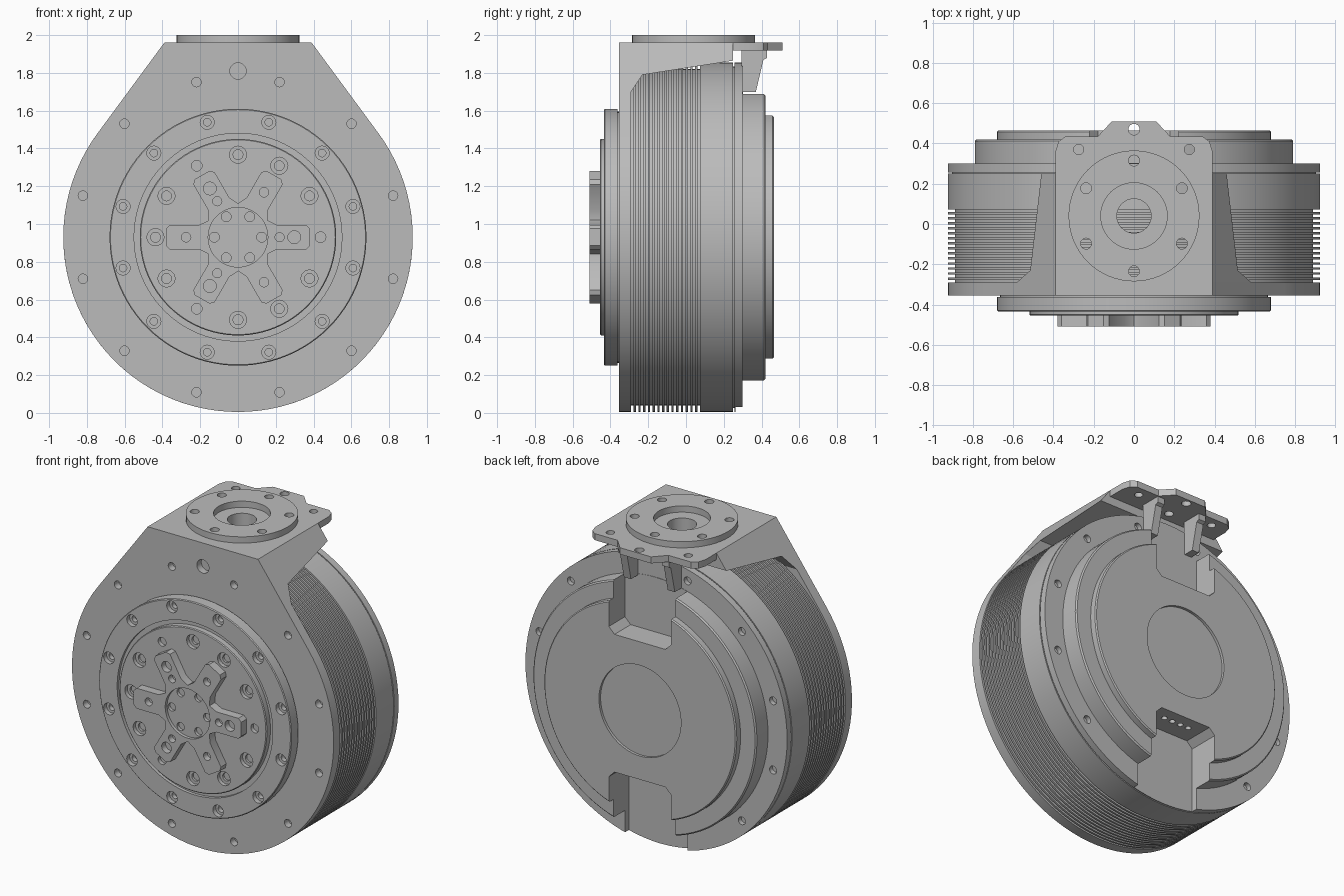
import bpy, bmesh
from math import sin, cos, pi, radians, acos, atan2, hypot
from mathutils import Vector

if "Cube" in bpy.data.objects:
    bpy.data.objects.remove(bpy.data.objects["Cube"])

CZ, R = 0.93, 0.925          # main axis height and housing radius
SHOULDER, TOP = 0.39, 1.96   # neck half width and top height

metal = bpy.data.materials.new("plain_grey")
metal.use_nodes = True
grey = (0.5, 0.5, 0.5, 1)
metal.diffuse_color = grey
bsdf = next(n for n in metal.node_tree.nodes if n.type == 'BSDF_PRINCIPLED')
bsdf.inputs["Base Color"].default_value = grey


def finish(name, bm):
    bmesh.ops.recalc_face_normals(bm, faces=bm.faces)
    mesh = bpy.data.meshes.new(name)
    bm.to_mesh(mesh)
    bm.free()
    mesh.materials.append(metal)
    ob = bpy.data.objects.new(name, mesh)
    bpy.context.collection.objects.link(ob)
    return ob


def place(u, v, w, axis):
    return {'x': (w, u, v), 'y': (u, w, v), 'z': (u, v, w)}[axis]


def add_prism(bm, outline, a, b, axis):
    ends = [[bm.verts.new(place(u, v, w, axis)) for u, v in outline] for w in (a, b)]
    bridge(bm, ends)


def bridge(bm, rings):
    n = len(rings[0])
    for p, q in zip(rings, rings[1:]):
        for i in range(n):
            j = (i + 1) % n
            bm.faces.new((p[i], p[j], q[j], q[i]))
    bm.faces.new(rings[0])
    bm.faces.new(rings[-1])


def prism(name, outline, a, b, axis='y'):
    bm = bmesh.new()
    add_prism(bm, outline, a, b, axis)
    return finish(name, bm)


def circle(u, v, r, n=24):
    return [(u + r * cos(2 * pi * i / n), v + r * sin(2 * pi * i / n)) for i in range(n)]


def lathe(name, profile, steps=96):
    """Spin (radius, y) points around the main axis."""
    bm = bmesh.new()
    vs = [bm.verts.new((r, y, CZ)) for r, y in profile]
    es = [bm.edges.new(pair) for pair in zip(vs, vs[1:])]
    bmesh.ops.spin(bm, geom=vs + es, cent=(0, 0, CZ), axis=(0, 1, 0),
                   angle=2 * pi, steps=steps, use_merge=True)
    bmesh.ops.remove_doubles(bm, verts=bm.verts, dist=1e-5)
    return finish(name, bm)


def cut(ob, outlines, a, b, axis='y'):
    """Subtract prisms from an object and bake the result."""
    bm = bmesh.new()
    for o in outlines:
        add_prism(bm, o, a, b, axis)
    cutter = finish("cutter", bm)
    cutter.hide_render = True
    mod = ob.modifiers.new("cut", 'BOOLEAN')
    mod.operation, mod.solver, mod.object = 'DIFFERENCE', 'EXACT', cutter
    dg = bpy.context.evaluated_depsgraph_get()
    mesh = bpy.data.meshes.new_from_object(ob.evaluated_get(dg))
    ob.modifiers.clear()
    ob.data = mesh
    bpy.data.objects.remove(cutter)


def bolts(radius, r, angles, cu=0, cv=CZ, n=20):
    return [circle(cu + radius * cos(radians(a)), cv + radius * sin(radians(a)), r, n)
            for a in angles]


ODD = range(15, 360, 30)
SIX = range(30, 360, 60)

# Front plate: disc with tangent shoulders rising to the neck
dx, dz = SHOULDER, TOP - CZ
tangent = atan2(dz, dx) - acos(R / hypot(dx, dz))
sweep = pi + 2 * tangent
outline = [(R * cos(tangent - sweep * i / 72), CZ + R * sin(tangent - sweep * i / 72))
           for i in range(73)]
outline += [(-SHOULDER, TOP), (SHOULDER, TOP)]
plate = prism("front_plate", outline, -0.355, -0.29)
cut(plate, bolts(0.85, 0.025, ODD) + [circle(0, 1.81, 0.043)], -0.5, -0.31)

# Finned housing
fins = [(0, -0.3), (0.89, -0.3)]
for i in range(14):
    y = -0.277 + i * 0.025
    fins += [(0.89, y), (R, y), (R, y + 0.012), (0.89, y + 0.012)]
fins += [(0.89, 0.073), (R, 0.073), (R, 0.25), (0, 0.25)]
lathe("finned_housing", fins)

# Neck: sloped block whose underside rises to the rear
slope = (R * cos(tangent) - SHOULDER) / (TOP - CZ - R * sin(tangent))
bm = bmesh.new()
rings = []
for y, z in ((-0.29, 1.7), (-0.23, 1.79), (0.25, 1.865)):
    x = SHOULDER + slope * (TOP - z)
    rings.append([bm.verts.new(p) for p in
                  ((-x, y, z), (x, y, z), (SHOULDER, y, TOP), (-SHOULDER, y, TOP))])
bridge(bm, rings)
neck = finish("neck", bm)

# Round mounting flange on top
FY = 0.04
flange = prism("top_flange", circle(0, FY, 0.325, 64), TOP - 0.005, 2.0, 'z')
flange_bolts = bolts(0.275, 0.027, SIX, 0, FY)
cut(flange, [circle(0, FY, 0.165, 48)] + flange_bolts, 1.9, 2.1, 'z')
cut(neck, [circle(0, FY, 0.085, 32)] + flange_bolts[:1] + flange_bolts[2:], 1.6, 2.1, 'z')

# Rear bracket with tab
half = [(0.39, 0.25), (0.39, 0.36), (0.375, 0.41), (0.34, 0.435),
        (0.18, 0.435), (0.11, 0.51)]
bracket = prism("rear_bracket", half + [(-x, y) for x, y in reversed(half)],
                1.918, TOP, 'z')
cut(bracket, [circle(0, 0.47, 0.028), circle(0.275, 0.37, 0.025),
              circle(-0.275, 0.37, 0.025), circle(0, 0.315, 0.027)], 1.8, 2.1, 'z')
gusset = [(0.295, 1.92), (0.295, 1.7), (0.37, 1.7), (0.41, 1.87), (0.43, 1.88), (0.43, 1.92)]
for name, x in (("left_gusset", 0.13), ("right_gusset", -0.18)):
    prism(name, gusset, x, x + 0.05, 'x')

# Stepped rear housing with cable notches at top and bottom
rear = lathe("rear_housing", [
    (0, 0.24), (0.905, 0.24), (0.905, 0.257), (R, 0.257), (R, 0.3), (0.79, 0.3),
    (0.79, 0.412), (0.782, 0.42), (0.68, 0.42), (0.68, 0.458), (0.673, 0.465),
    (0.29, 0.465), (0.29, 0.448), (0, 0.448)])
notch = [(-0.22, 1.1), (-0.22, 0.48), (-0.18, 0.44), (0.18, 0.44), (0.22, 0.48), (0.22, 1.1)]
cut(rear, [[(x, CZ + z) for x, z in notch]], 0.302, 0.6)
cut(rear, [[(x, CZ - z) for x, z in notch]], 0.262, 0.6)
cut(rear, bolts(0.855, 0.025, [a for a in ODD if a not in (255, 285)]), 0.27, 0.35)
cut(rear, [circle(x, 0.38, 0.018, 16) for x in (-0.09, -0.03, 0.03, 0.09)],
    0.4, 0.52, 'z')

# Front collar
collar = lathe("front_collar", [
    (0, -0.34), (0.665, -0.34), (0.665, -0.363), (0.68, -0.363), (0.68, -0.43),
    (0.675, -0.435), (0.55, -0.435), (0.55, -0.415), (0, -0.415)])
cut(collar, bolts(0.63, 0.037, ODD), -0.5, -0.405)
cut(collar, bolts(0.63, 0.02, ODD), -0.5, -0.375)

# Output disc
disc = lathe("output_disc", [(0, -0.39), (0.52, -0.39), (0.52, -0.45), (0.515, -0.455), (0, -0.455)])
large = list(SIX) + [60, 180, 300]
cut(disc, bolts(0.437, 0.045, large) + bolts(0.437, 0.028, (0, 120, 240)), -0.5, -0.43)
cut(disc, bolts(0.437, 0.026, large), -0.5, -0.395)

# Six-armed spider with recessed hub
arm = [(0.205, -0.065), (0.36, -0.065), (0.38, -0.045),
       (0.38, 0.045), (0.36, 0.065), (0.205, 0.065), (0.155, 0.09)]
star = []
for k in range(6):
    c, s = cos(k * pi / 3), sin(k * pi / 3)
    star += [(u * c - v * s, CZ + u * s + v * c) for u, v in arm]
spider = prism("spider", star, -0.51, -0.45)
cut(spider, [circle(0, CZ, 0.158, 48)], -0.6, -0.49)
cut(spider, bolts(0.125, 0.026, range(0, 360, 60)) + bolts(0.275, 0.025, (60, 180, 300))
    + bolts(0.22, 0.024, (0, 120, 240)) + bolts(0.298, 0.034, (0, 120, 240)), -0.6, -0.47)

# Smooth shading with crisp edges
bpy.ops.object.select_all(action='DESELECT')
for ob in bpy.context.scene.objects:
    if ob.type == 'MESH' and metal.name in ob.data.materials:
        ob.select_set(True)
        bpy.context.view_layer.objects.active = ob
bpy.ops.object.shade_smooth_by_angle(angle=radians(30))
